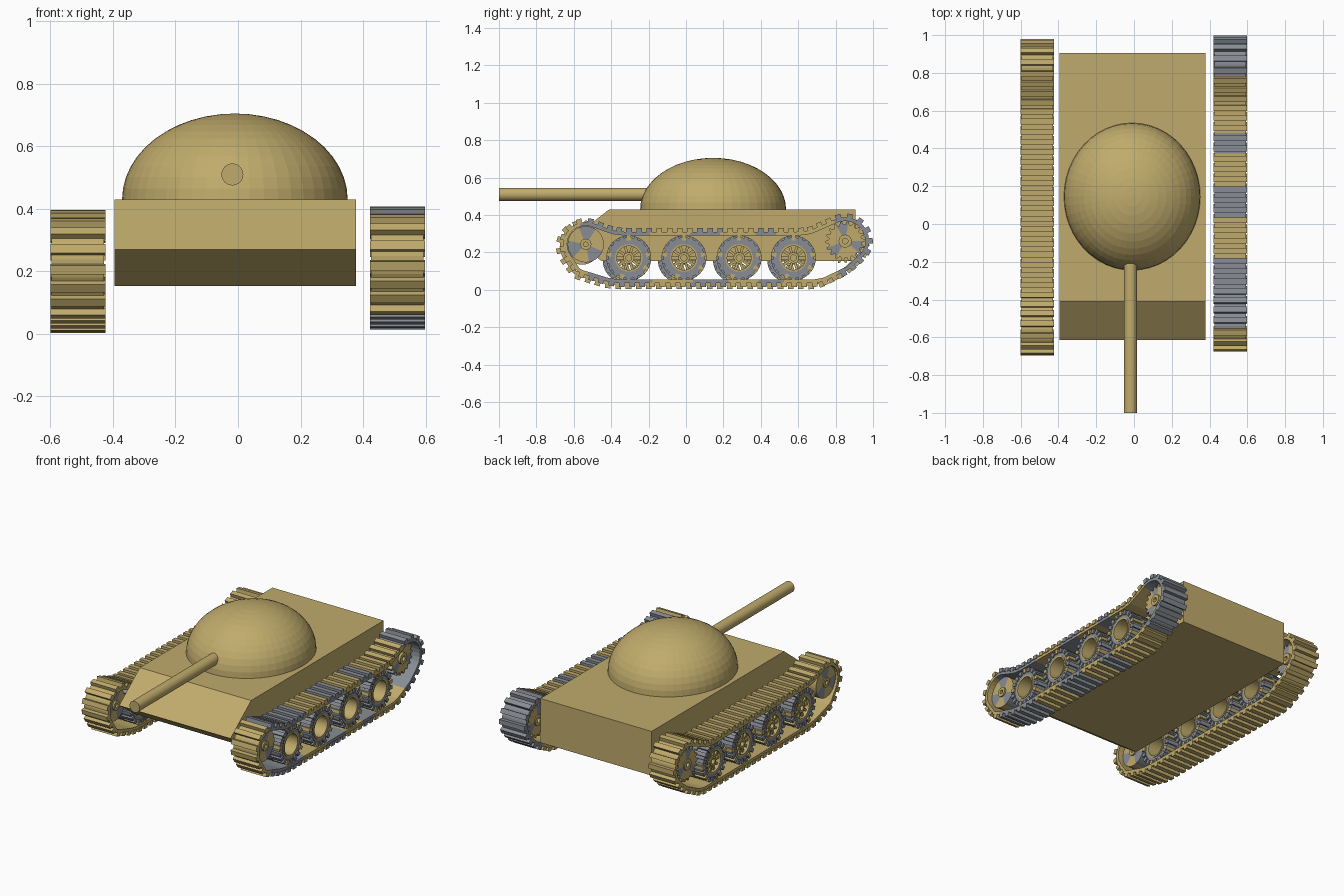
import bpy, bmesh
from math import sin, cos, pi, radians
from mathutils import Vector, Matrix

if "Cube" in bpy.data.objects:
    bpy.data.objects.remove(bpy.data.objects["Cube"], do_unlink=True)


def material(name, rgb):
    m = bpy.data.materials.new(name)
    m.use_nodes = True
    m.diffuse_color = (*rgb, 1)
    m.node_tree.nodes["Principled BSDF"].inputs["Base Color"].default_value = (*rgb, 1)
    return m


MATS = [material("sand_tan", (0.53, 0.41, 0.15)), material("steel_gray", (0.25, 0.27, 0.30))]
TAN, GRAY = 0, 1


def finish(bm, name, offset=(0, 0, 0)):
    bmesh.ops.recalc_face_normals(bm, faces=bm.faces)
    mesh = bpy.data.meshes.new(name)
    bm.to_mesh(mesh)
    bm.free()
    for m in MATS:
        mesh.materials.append(m)
    ob = bpy.data.objects.new(name, mesh)
    ob.location = offset
    bpy.context.collection.objects.link(ob)
    return ob


def prism(bm, pts, x0, x1, mat=TAN):
    """Extrude a (y, z) outline along x."""
    a = [bm.verts.new((x0, *p)) for p in pts]
    b = [bm.verts.new((x1, *p)) for p in pts]
    faces = [bm.faces.new(a), bm.faces.new(b)]
    for i in range(len(pts)):
        j = (i + 1) % len(pts)
        faces.append(bm.faces.new((a[i], a[j], b[j], b[i])))
    for f in faces:
        f.material_index = mat


def ring(bm, outer, inner, x0, x1, rule=lambda i: TAN):
    """Closed band between two (y, z) loops; rule colours each segment."""
    loops = [[bm.verts.new((x, *p)) for p in loop]
             for loop, x in ((outer, x0), (outer, x1), (inner, x1), (inner, x0))]
    n = len(outer)
    for i in range(n):
        j = (i + 1) % n
        for a, b in zip(loops, loops[1:] + loops[:1]):
            bm.faces.new((a[i], a[j], b[j], b[i])).material_index = rule(i)


def circle(r, n, c=(0, 0), start=0, end=360):
    step = (end - start) / (n if end - start == 360 else n - 1)
    return [Vector((c[0] + r * cos(radians(start + step * i)),
                    c[1] + r * sin(radians(start + step * i)))) for i in range(n)]


def block(bm, centre, direction, r0, r1, half, x0, x1, mat):
    """Box standing on a point, reaching from r0 to r1 along a (y, z) direction."""
    side = Vector((-direction.y, direction.x)) * half
    a, b = centre + direction * r0, centre + direction * r1
    prism(bm, [a - side, b - side, b + side, a + side], x0, x1, mat)


def resample(path, n):
    """Space n points evenly along a closed path."""
    segs = list(zip(path, path[1:] + path[:1]))
    step = sum((b - a).length for a, b in segs) / n
    out, carry = [], 0.0
    for a, b in segs:
        length = (b - a).length
        while carry < length - 1e-6 and len(out) < n:
            out.append(a.lerp(b, carry / length))
            carry += step
        carry -= length
    return out


# Hull
bm = bmesh.new()
prism(bm, [(-.41, .43), (-.615, .27), (-.45, .153), (.905, .153), (.905, .43)], -.395, .378)
finish(bm, "hull")

# Turret dome: upper half of a stretched sphere
bm = bmesh.new()
bmesh.ops.create_uvsphere(bm, u_segments=48, v_segments=24, radius=1)
bmesh.ops.delete(bm, geom=[v for v in bm.verts if v.co.z < -0.01], context='VERTS')
bmesh.ops.scale(bm, vec=(.361, .39, .275), verts=bm.verts)
finish(bm, "turret_dome", (-.01, .145, .43))

# Gun barrel
bm = bmesh.new()
bmesh.ops.create_cone(bm, cap_ends=True, segments=32, radius1=.035, radius2=.035, depth=.85,
                      matrix=Matrix.Rotation(pi / 2, 4, 'X'))
barrel = finish(bm, "gun_barrel", (-.018, -.575, .51))
bpy.context.view_layer.objects.active = barrel
barrel.select_set(True)
bpy.ops.object.shade_smooth_by_angle()
barrel.select_set(False)

IDLER, SPROCKET = Vector((-.54, .243)), Vector((.847, .26))
ROAD_WHEELS = [-.31, -.015, .28, .57]
PATH = (circle(.11, 14, IDLER, 78, 215)
        + [Vector(p) for p in ((-.575, .1), (-.42, .053), (-.36, .045), (.68, .045), (.73, .053), (.86, .115))]
        + circle(.118, 14, SPROCKET, -35, 108)
        + [Vector(p) for p in ((.66, .307), (.6, .3), (-.34, .3), (-.4, .308))])
WORN = [(.8, 1.1), (.38, .5), (.03, .2), (-.55, -.2)]


def build_track(side, offset, patchy):
    def worn(p):
        return GRAY if patchy and any(a < p.x < b for a, b in WORN) else TAN

    # Belt with raised cross bars
    bm = bmesh.new()
    n = 66
    mid = resample(PATH, n * 2)
    normals = []
    for i in range(n * 2):
        t = (mid[(i + 1) % (n * 2)] - mid[i - 1]).normalized()
        normals.append(Vector((t.y, -t.x)))
    ring(bm, [p + q * .01 for p, q in zip(mid, normals)],
         [p - q * .01 for p, q in zip(mid, normals)], -.084, .084, lambda i: worn(mid[i]))
    for i in range(0, n * 2, 2):
        block(bm, mid[i], normals[i], .005, .03, .015, -.088, .088, worn(mid[i]))
    finish(bm, side + "_track_belt", offset)

    # Road wheels: open on one side, spoked on the other
    for k, y in enumerate(ROAD_WHEELS):
        bm = bmesh.new()
        ring(bm, circle(.11, 32), circle(.072, 32), -.07, .07, lambda i: GRAY)
        ring(bm, circle(.074, 32), circle(.064, 32), -.072, .074)
        ring(bm, circle(.03, 16), circle(.016, 16), -.066, -.03)
        for d in circle(1, 10):
            block(bm, Vector((0, 0)), d, .026, .068, .007, -.06, -.04, TAN)
        for x0, x1, turn in ((-.078, .006, 0), (-.006, .078, 10)):
            for i, d in enumerate(circle(1, 18, (0, 0), turn, turn + 360)):
                block(bm, Vector((0, 0)), d, .092, .12, .011, x0, x1, TAN if i % 4 == 0 else GRAY)
        finish(bm, f"{side}_road_wheel_{k + 1}", Vector(offset) + Vector((0, y, .17)))

    # Front idler: disc with rim and two-tone sectors
    bm = bmesh.new()
    ring(bm, circle(.097, 32), circle(.018, 32), -.07, .05, lambda i: (i // 5) % 2)
    ring(bm, circle(.03, 16), circle(.012, 16), -.076, .06)
    finish(bm, side + "_front_idler", Vector(offset) + Vector((0, *IDLER)))

    # Rear sprocket: toothed disc
    bm = bmesh.new()
    count = 72
    teeth = [d * (.106 if i % 4 < 2 else .088) for i, d in enumerate(circle(1, count))]
    ring(bm, teeth, circle(.02, count), -.078, .03, lambda i: TAN if i % 24 < 16 else GRAY)
    ring(bm, circle(.035, 16), circle(.015, 16), -.084, .045)
    finish(bm, side + "_rear_sprocket", Vector(offset) + Vector((0, *SPROCKET)))


build_track("left", (.51, .004, 0), True)
build_track("right", (-.512, -.015, -.012), False)
